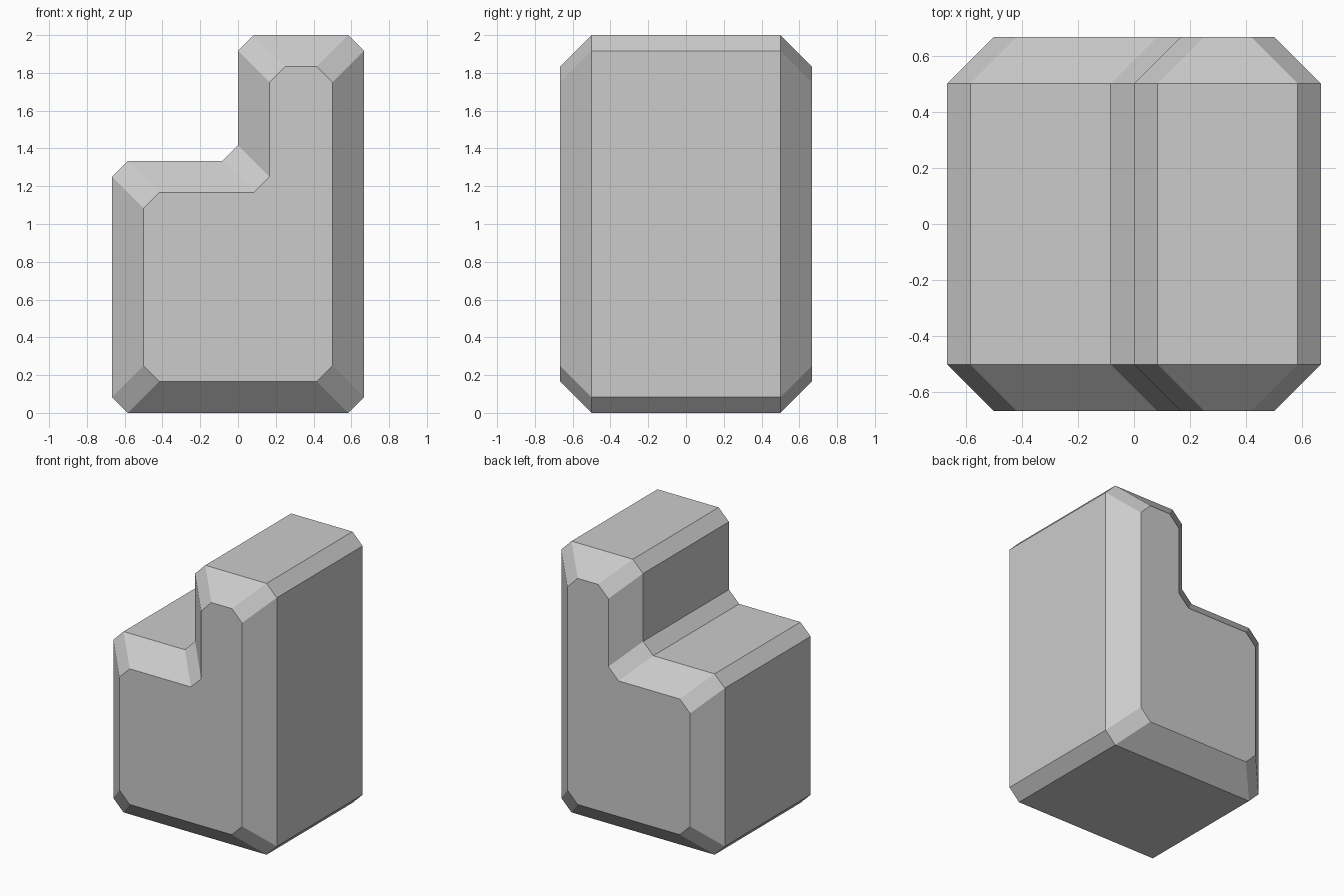
import bpy, bmesh
from mathutils import Vector

if "Cube" in bpy.data.objects:
    bpy.data.objects.remove(bpy.data.objects["Cube"])

INSET = 1 / 6      # side bevel depth
CHAMFER = 1 / 12   # cut on each profile corner

# Square L-shaped profile (x, z), with the inward direction at each corner
CORNERS = [((-2/3, 0), (1, 1)), ((2/3, 0), (-1, 1)), ((2/3, 2), (-1, -1)),
           ((0, 2), (1, -1)), ((0, 4/3), (1, -1)), ((-2/3, 4/3), (1, -1))]


def chamfered_profile(inset):
    """Profile shrunk by inset, with every corner cut at 45 degrees."""
    pts = [Vector(p) + Vector(d) * inset for p, d in CORNERS]
    out = []
    for i, p in enumerate(pts):
        before, after = pts[i - 1], pts[(i + 1) % len(pts)]
        out.append(p + (before - p).normalized() * CHAMFER)
        out.append(p + (after - p).normalized() * CHAMFER)
    return out


# Loft four profile rings from front to back, then cap both ends
bm = bmesh.new()
rings = []
for y, inset in ((-2/3, INSET), (-0.5, 0), (0.5, 0), (2/3, INSET)):
    rings.append([bm.verts.new((p.x, y, p.y)) for p in chamfered_profile(inset)])
for a, b in zip(rings, rings[1:]):
    for i in range(len(a)):
        j = (i + 1) % len(a)
        bm.faces.new((a[i], a[j], b[j], b[i]))
bm.faces.new(rings[0])
bm.faces.new(rings[-1][::-1])
bmesh.ops.recalc_face_normals(bm, faces=bm.faces)

mesh = bpy.data.meshes.new("stepped_block")
bm.to_mesh(mesh)
bm.free()
block = bpy.data.objects.new("stepped_block", mesh)
bpy.context.collection.objects.link(block)
